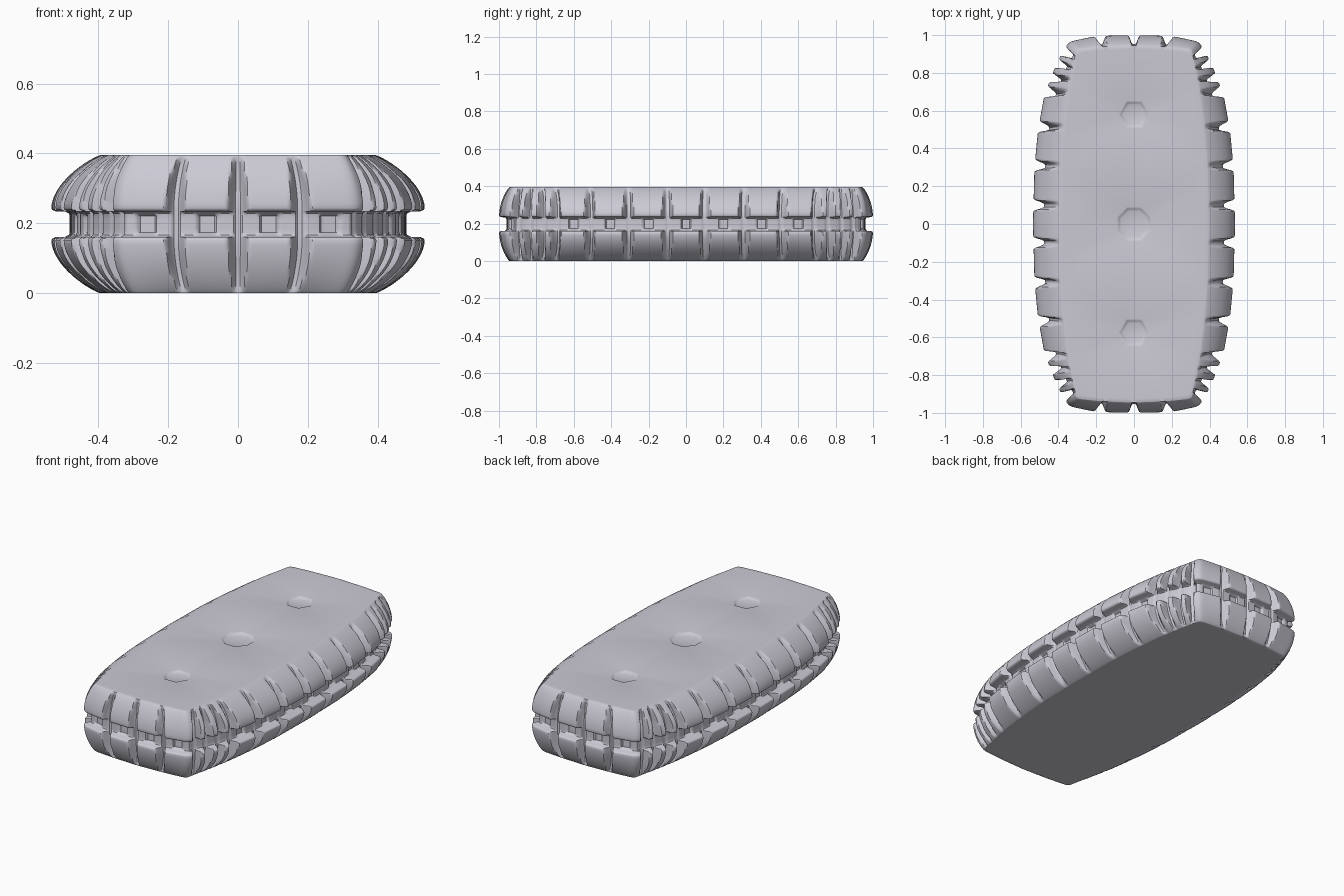
import bpy, bmesh
from math import cos, sin, pi, radians
from mathutils import Vector

cube = bpy.data.objects.get("Cube")
if cube:
    bpy.data.objects.remove(cube, do_unlink=True)

HEIGHT = 0.395
MID = HEIGHT / 2
STEP = 0.007

# Matching quarter outlines: widest rim and flat face edge
RIM = [(0, 1), (.2, .995), (.345, .965), (.4, .87), (.43, .8), (.475, .68), (.508, .5), (.527, .3), (.535, 0)]
FACE = [(0, .945), (.17, .938), (.305, .925), (.322, .84), (.334, .79), (.353, .68), (.375, .5), (.39, .3), (.395, 0)]

# Groove centres on one quarter
END_GROOVES = [0, .18]
SIDE_GROOVES = [.1, .31, .515, .7, .775, .85, .915]
END_DENTS = [.09, .27]
SIDE_DENTS = [0, .205, .41, .61]


def full_loop(quarter):
    half = quarter + [(x, -y) for x, y in quarter[-2::-1]]
    return [Vector(p) for p in half + [(-x, y) for x, y in half[-2:0:-1]]]


def sample_loops():
    """Subdivide both outlines alike and soften their corners."""
    rim, face = full_loop(RIM), full_loop(FACE)
    a, b = [], []
    for i in range(len(rim)):
        j = (i + 1) % len(rim)
        n = max(2, round((rim[j] - rim[i]).length / STEP))
        for k in range(n):
            a.append(rim[i].lerp(rim[j], k / n))
            b.append(face[i].lerp(face[j], k / n))
    for _ in range(12):
        a = [(a[i - 1] + a[i] * 2 + a[(i + 1) % len(a)]) / 4 for i in range(len(a))]
        b = [(b[i - 1] + b[i] * 2 + b[(i + 1) % len(b)]) / 4 for i in range(len(b))]
    return a, b


def smooth(t):
    t = min(1, max(0, t))
    return t * t * (3 - 2 * t)


def nearest(p, ends, sides):
    if abs(p.y) > .94:
        return min(abs(abs(p.x) - c) for c in ends)
    return min(abs(abs(p.y) - c) for c in sides)


rim, face = sample_loops()
count = len(rim)
normals = []
for i in range(count):
    t = (rim[(i + 1) % count] - rim[i - 1]).normalized()
    normals.append(Vector((t.y, -t.x)))       # points inward or outward, fixed below
    if normals[-1].dot(rim[i]) > 0:
        normals[-1].negate()
groove_dist = [nearest(p, END_GROOVES, SIDE_GROOVES) for p in rim]
dent_dist = [nearest(p, END_DENTS, SIDE_DENTS) for p in rim]

# Half profile: height above the middle, face-to-rim blend, inset, climb up the shell
levels = [(0, 1, .052, 0), (.012, 1, .052, 0), (.024, 1, .052, 0), (.031, 1, .05, 0),
          (.036, 1, .04, 0), (.037, 1, .012, 0), (.041, 1, .003, 0)]
SHELL = 18
for k in range(SHELL + 1):
    s = sin(k / SHELL * pi / 2)
    levels.append((.046 + (MID - .046) * s, (1 - s ** 1.8) ** .85, 0, s))


def ring_points(level, side):
    dz, blend, inset, s = level
    for i in range(count):
        end = abs(rim[i].y) > .94
        half_width = .034 - .014 * s
        if not end and abs(rim[i].y) > .74:
            half_width *= .75
        cut = smooth((half_width - groove_dist[i]) / (half_width - .007))
        depth = (.046 if end else .056) * cut * (1 - s ** 3)
        base = inset * (.75 if end else 1)
        if dz < .03:
            base += .012 * smooth((.03 - dent_dist[i]) / .01)
        p = face[i].lerp(rim[i], blend) + normals[i] * max(base, depth)
        yield (p.x, p.y, MID + side * dz)


bm = bmesh.new()


def bridge(a, b):
    n = len(a)
    for i in range(n):
        bm.faces.new((a[i], a[(i + 1) % n], b[(i + 1) % n], b[i]))


# Two ridged shells with the recessed seam between them
rings = [[bm.verts.new(p) for p in ring_points(lv, -1)] for lv in reversed(levels[1:])]
rings += [[bm.verts.new(p) for p in ring_points(lv, 1)] for lv in levels]
for a, b in zip(rings, rings[1:]):
    bridge(a, b)

# Flat faces with a narrow border
borders = []
for ring in (rings[0], rings[-1]):
    border = [bm.verts.new((v.co.x * .96, v.co.y * .98, v.co.z)) for v in ring]
    bridge(ring, border)
    borders.append(border)
bm.faces.new(borders[0])


def loop_edges(ring):
    return [bm.edges.get((ring[i - 1], ring[i])) for i in range(len(ring))]


# Shallow docking dimples in the top face
fill = loop_edges(borders[1])
for y, radius, sides in [(-.575, .083, 6), (0, .098, 8), (.58, .083, 6)]:
    turn = pi / 8 if sides == 8 else 0
    dimple = []
    for shrink, drop in [(0, 0), (.007, .002), (.014, .008), (.024, .011)]:
        r = radius - shrink
        dimple.append([bm.verts.new((r * cos(turn + 2 * pi * k / sides),
                                     y + r * sin(turn + 2 * pi * k / sides), HEIGHT - drop))
                       for k in range(sides)])
    for a, b in zip(dimple, dimple[1:]):
        bridge(a, b)
    bm.faces.new(dimple[-1])
    fill += loop_edges(dimple[0])
bmesh.ops.triangle_fill(bm, use_beauty=True, use_dissolve=False, edges=fill, normal=(0, 0, 1))
bmesh.ops.recalc_face_normals(bm, faces=bm.faces[:])

mesh = bpy.data.meshes.new("ridged_biscuit")
bm.to_mesh(mesh)
bm.free()
body = bpy.data.objects.new("ridged_biscuit", mesh)
bpy.context.collection.objects.link(body)

# Pale lilac grey finish
mat = bpy.data.materials.new("pale_lilac_grey")
mat.use_nodes = True
color = (.6, .59, .66, 1)
mat.diffuse_color = color
mat.node_tree.nodes["Principled BSDF"].inputs["Base Color"].default_value = color
mesh.materials.append(mat)

bpy.ops.object.select_all(action='DESELECT')
body.select_set(True)
bpy.context.view_layer.objects.active = body
bpy.ops.object.shade_smooth_by_angle(angle=radians(40))
